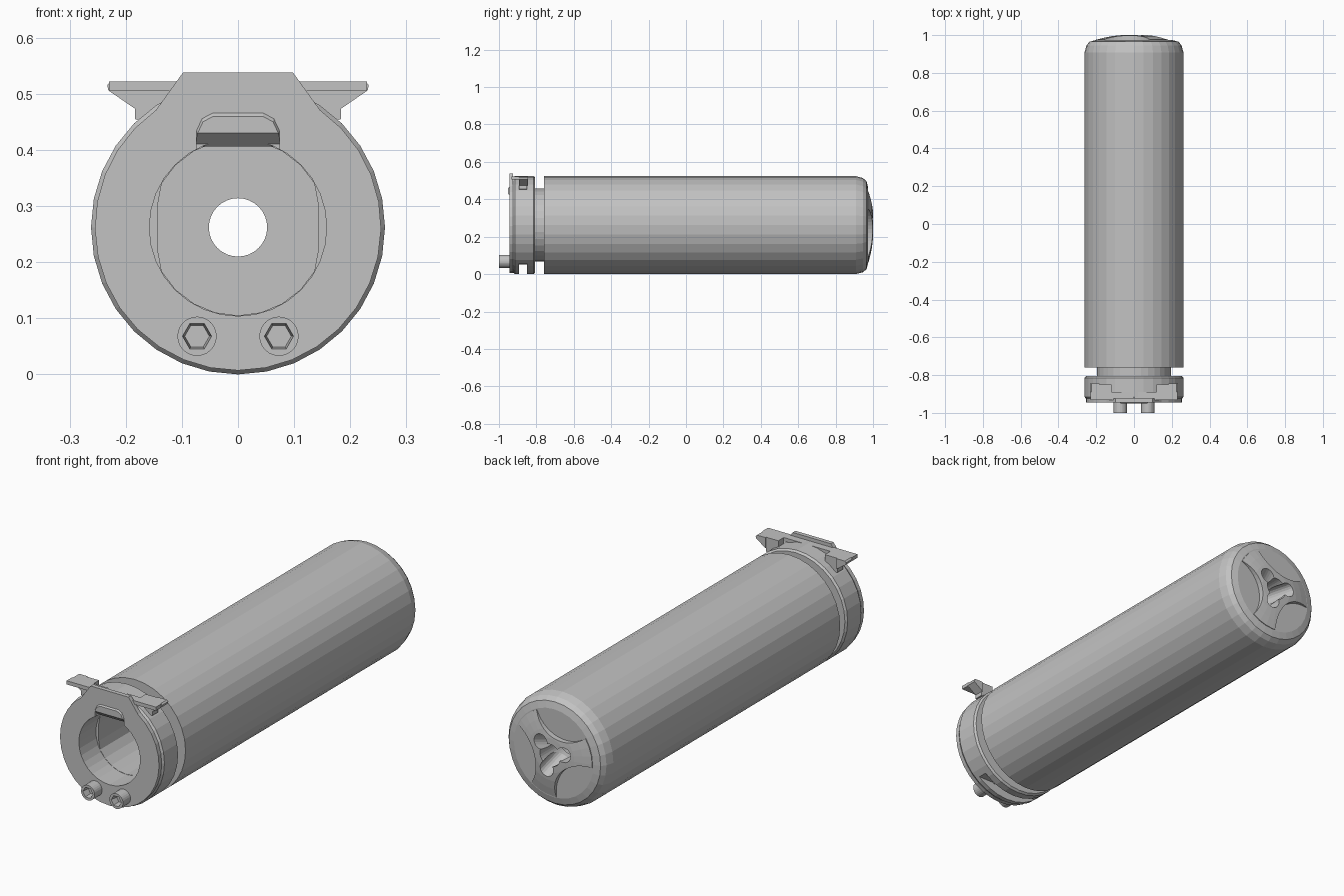
import bpy, bmesh, math
from mathutils import Vector, Matrix

cube = bpy.data.objects.get("Cube")
if cube:
    bpy.data.objects.remove(cube, do_unlink=True)

CZ = 0.262          # height of the tube axis
R = 0.262           # tube radius
SIDES = 32

steel = bpy.data.materials.new("grey_steel")
steel.use_nodes = True
GREY = (0.54, 0.54, 0.54, 1)
steel.diffuse_color = GREY
steel.node_tree.nodes["Principled BSDF"].inputs["Base Color"].default_value = GREY


def finish(name, bm):
    bmesh.ops.remove_doubles(bm, verts=bm.verts, dist=1e-5)
    bmesh.ops.recalc_face_normals(bm, faces=bm.faces)
    mesh = bpy.data.meshes.new(name)
    bm.to_mesh(mesh)
    bm.free()
    mesh.materials.append(steel)
    ob = bpy.data.objects.new(name, mesh)
    bpy.context.collection.objects.link(ob)
    return ob


def lathe(name, profile, n=SIDES, x=0, z=CZ):
    """Closed solid turned around y from (radius, y) points, axis to axis."""
    bm = bmesh.new()
    rings = []
    for r, y in [(0, profile[0][1])] + profile + [(0, profile[-1][1])]:
        ring = []
        for i in range(n if r else 1):
            a = math.tau * i / n
            ring.append(bm.verts.new((x + r * math.cos(a), y, z + r * math.sin(a))))
        rings.append(ring)
    for a, b in zip(rings, rings[1:]):
        for i in range(n):
            j = (i + 1) % n
            quad = [a[i % len(a)], a[j % len(a)], b[j % len(b)], b[i % len(b)]]
            bm.faces.new(list(dict.fromkeys(quad)))
    return finish(name, bm)


def rod(name, r, y0, y1, **kw):
    return lathe(name, [(r, y0), (r, y1)], **kw)


def prism(name, outline, y0, y1):
    """Extrude an (x, z) outline along y."""
    bm = bmesh.new()
    face = bm.faces.new([bm.verts.new((x, y0, z)) for x, z in outline])
    new = bmesh.ops.extrude_face_region(bm, geom=[face])["geom"]
    verts = [v for v in new if isinstance(v, bmesh.types.BMVert)]
    bmesh.ops.translate(bm, verts=verts, vec=(0, y1 - y0, 0))
    return finish(name, bm)


def box(name, x0, x1, y0, y1, z0, z1):
    return prism(name, [(x0, z0), (x1, z0), (x1, z1), (x0, z1)], y0, y1)


def boolean(ob, tool, op="DIFFERENCE"):
    mod = ob.modifiers.new("cut", "BOOLEAN")
    mod.operation, mod.solver, mod.object = op, "MANIFOLD", tool
    bpy.context.view_layer.objects.active = ob
    bpy.ops.object.modifier_apply(modifier=mod.name)
    bpy.data.objects.remove(tool, do_unlink=True)


# Main tube with narrow neck and rounded rear shoulder
tube = lathe("main_tube", [(0.195, -0.82), (0.195, -0.76), (R, -0.76), (R, 0.908),
                           (0.252, 0.945), (0.236, 0.965), (0.205, 0.973)])

# Domed rear star: three scoops leave three arms
dome = lathe("rear_star", [(0.2, 0.95), (0.2, 0.976), (0.16, 0.986),
                           (0.12, 0.994), (0.08, 0.999), (0.05, 1.0)])
for k in range(3):
    a = math.radians(105 + 120 * k)
    boolean(dome, rod("scoop", 0.16, 0.94, 1.05, n=48,
                      x=0.245 * math.cos(a), z=CZ + 0.245 * math.sin(a)))
boolean(tube, dome, "UNION")

# Hollow: flat-sided chamber, exit bore and three slanted ports
chamber = rod("chamber", 0.157, -0.9, 0.85, n=24)
for v in chamber.data.vertices:
    v.co.x = max(-0.143, min(0.143, v.co.x))
boolean(tube, chamber)
boolean(tube, rod("bore", 0.052, 0.8, 1.1))
for k in range(3):
    a = math.radians(45 + 120 * k)
    port = rod("port", 0.034, -0.1, 0.12, n=20, z=0)
    out = Vector((math.cos(a), 0, math.sin(a)))
    aim = (Vector((0, 1, 0)) + out * 0.45).normalized()
    spin = Vector((0, 1, 0)).rotation_difference(aim).to_matrix().to_4x4()
    port.data.transform(Matrix.Translation(Vector((0, 0.98, CZ)) + out * 0.062) @ spin)
    boolean(tube, port)

# Clamp collar with a slot across the bottom
collar = lathe("clamp_collar", [(0.25, -0.93), (R, -0.915), (R, -0.815), (0.254, -0.806)])
boolean(collar, rod("throat", 0.158, -1, -0.7))
boolean(collar, box("slot", -0.3, 0.3, -0.893, -0.85, -0.1, 0.057))

# Front plate: round with a raised flat top, notched for the latch
steps = 26
arc = [math.radians(55 - 290 * i / steps) for i in range(steps + 1)]
outline = [(0.255 * math.cos(a), CZ + 0.255 * math.sin(a)) for a in arc]
plate = prism("front_plate", outline + [(-0.098, 0.538), (0.098, 0.538)], -0.945, -0.925)
boolean(plate, rod("throat", 0.158, -1, -0.7))
boolean(plate, box("notch", -0.074, 0.074, -1, -0.9, 0.38, 0.435))

# Latch lug above the opening, with a sloped underside
lug = prism("latch_lug", [(-0.078, 0.406), (0.078, 0.406), (0.078, 0.455), (0.068, 0.475),
                          (0.048, 0.485), (-0.048, 0.485), (-0.068, 0.475), (-0.078, 0.455)],
            -0.951, -0.925)
for v in lug.data.vertices:
    if v.co.y < -0.94:
        v.co.x *= 0.92
        v.co.z = 0.43 if v.co.z < 0.41 else v.co.z - 0.025

# Top crossbar with hooked ends
box("crossbar", -0.23, 0.23, -0.932, -0.89, 0.505, 0.522)
hook = [(0.183, 0.522), (0.226, 0.522), (0.233, 0.516), (0.231, 0.506), (0.183, 0.473)]
foot = [(0.12, 0.522), (0.184, 0.522), (0.184, 0.455), (0.12, 0.44)]
for side, s in (("left", 1), ("right", -1)):
    prism(side + "_hook", [(s * x, z) for x, z in hook], -0.893, -0.845)
    prism(side + "_hook_foot", [(s * x, z) for x, z in foot], -0.893, -0.85)
    # Clamp screw with hexagonal socket
    screw = lathe(side + "_clamp_screw", [(0.035, -1.0), (0.035, -0.935),
                                          (0.016, -0.935), (0.016, -0.82)],
                  n=24, x=s * 0.073, z=0.068)
    boolean(screw, lathe("socket", [(0.027, -1.01), (0.022, -0.965)],
                         n=6, x=s * 0.073, z=0.068))
